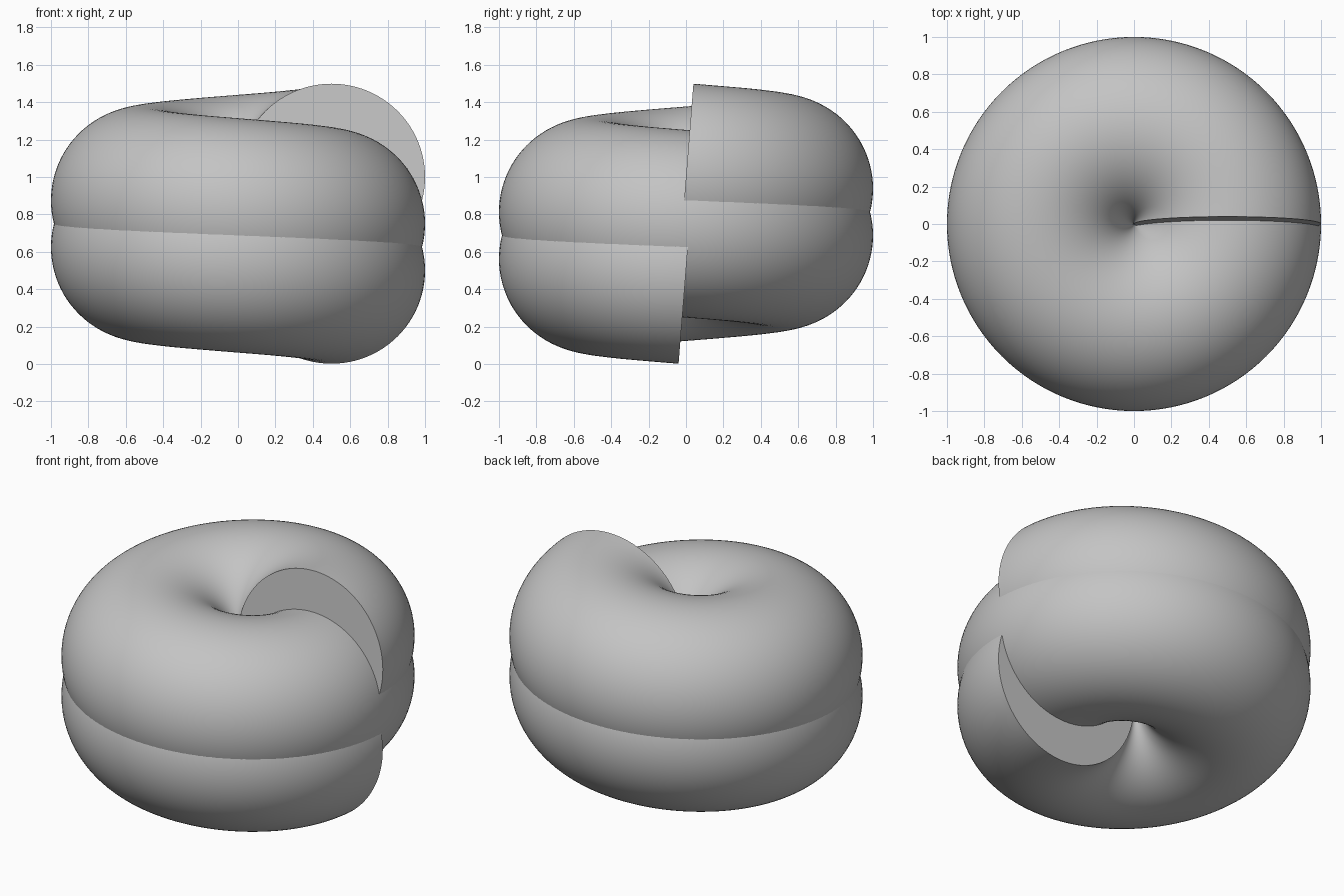
import bpy
import bmesh
from math import cos, sin, tau
from mathutils import Vector

cube = bpy.data.objects.get("Cube")
if cube:
    bpy.data.objects.remove(cube)

TURNS = 2
PITCH = 0.25          # rise per turn
PATH_RADIUS = 0.5     # tube centre to axis
TUBE_RADIUS = 0.5
STEPS = 128           # rings per turn
SIDES = 96            # points per ring

grey = bpy.data.materials.new("plain grey")
grey.use_nodes = True
color = (0.55, 0.55, 0.55, 1)
grey.diffuse_color = color
grey.node_tree.nodes["Principled BSDF"].inputs["Base Color"].default_value = color


def ring(bm, turn):
    """Circle of vertices square to the clockwise rising path."""
    a = -tau * turn
    outward = Vector((cos(a), sin(a), 0))
    tangent = Vector((sin(a), -cos(a), PITCH / (tau * PATH_RADIUS))).normalized()
    up = outward.cross(tangent)
    if up.z < 0:
        up.negate()
    centre = outward * PATH_RADIUS + Vector((0, 0, TUBE_RADIUS + PITCH * turn))
    return [bm.verts.new(centre + TUBE_RADIUS * (outward * cos(t) + up * sin(t)))
            for t in (tau * k / SIDES for k in range(SIDES))]


# Coiled tube: sweep the ring along the path
bm = bmesh.new()
rings = [ring(bm, i / STEPS) for i in range(TURNS * STEPS + 1)]
for low, high in zip(rings, rings[1:]):
    for k in range(SIDES):
        n = (k + 1) % SIDES
        bm.faces.new((low[k], low[n], high[n], high[k])).smooth = True

# Flat ends
for end in (rings[0], rings[-1]):
    cap = bm.faces.new(end)
    cap.smooth = False
    for edge in cap.edges:
        edge.smooth = False
bmesh.ops.recalc_face_normals(bm, faces=bm.faces)

mesh = bpy.data.meshes.new("coiled_tube")
bm.to_mesh(mesh)
bm.free()
mesh.materials.append(grey)
bpy.context.collection.objects.link(bpy.data.objects.new("coiled_tube", mesh))
